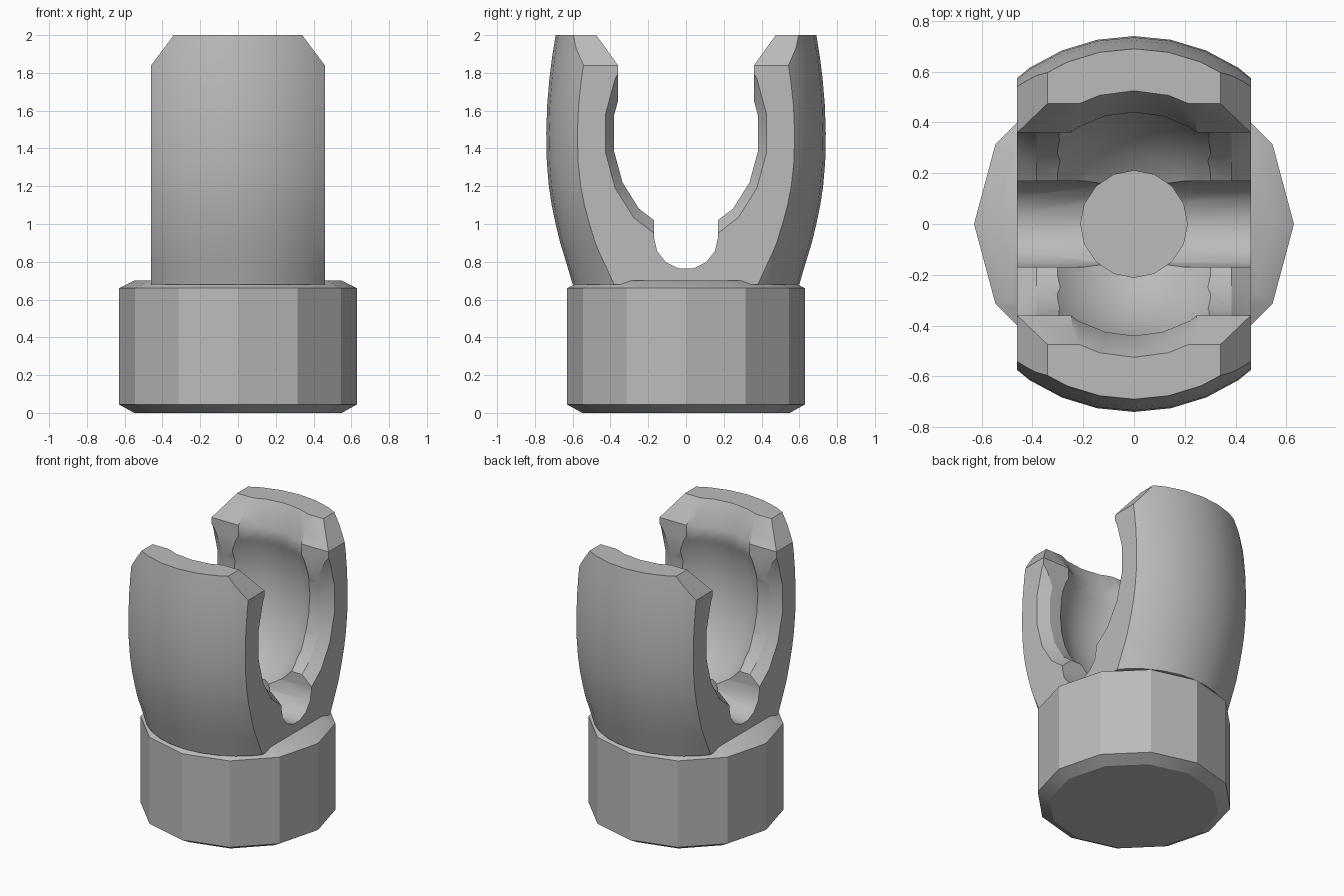
import bpy, bmesh, math

if "Cube" in bpy.data.objects:
    bpy.data.objects.remove(bpy.data.objects["Cube"])

grey = bpy.data.materials.new("plain grey")
grey.use_nodes = True
grey.diffuse_color = (0.5, 0.5, 0.5, 1)
grey.node_tree.nodes["Principled BSDF"].inputs["Base Color"].default_value = (0.5, 0.5, 0.5, 1)


def loft(name, rings):
    """Closed solid through a list of equally long point rings."""
    bm = bmesh.new()
    rows = [[bm.verts.new(p) for p in ring] for ring in rings]
    n = len(rows[0])
    for a, b in zip(rows, rows[1:]):
        for i in range(n):
            j = (i + 1) % n
            bm.faces.new((a[i], a[j], b[j], b[i]))
    bm.faces.new(rows[0])
    bm.faces.new(rows[-1])
    bmesh.ops.recalc_face_normals(bm, faces=bm.faces)
    mesh = bpy.data.meshes.new(name)
    bm.to_mesh(mesh)
    bm.free()
    mesh.materials.append(grey)
    ob = bpy.data.objects.new(name, mesh)
    bpy.context.collection.objects.link(ob)
    return ob


def turned(name, profile, sides):
    """Solid of revolution about z from (radius, height) pairs."""
    step = math.tau / sides
    return loft(name, [[(r * math.cos(i * step), r * math.sin(i * step), z)
                        for i in range(sides)] for r, z in profile])


def extruded(name, outline, axis, reach):
    """Outline of (u, z) pairs pushed along x or y."""
    def place(t, u, z):
        return (t, u, z) if axis == "x" else (u, t, z)
    return loft(name, [[place(t, u, z) for u, z in outline] for t in (-reach, reach)])


def oval(x, ry, rz, zc, sides):
    step = math.tau / sides
    return [(x, ry * math.sin(i * step), zc + rz * math.cos(i * step)) for i in range(sides)]


def combine(ob, other, operation):
    mod = ob.modifiers.new(operation, "BOOLEAN")
    mod.operation, mod.object, mod.solver = operation, other, "EXACT"
    bpy.context.view_layer.objects.active = ob
    bpy.ops.object.modifier_apply(modifier=mod.name)
    bpy.data.objects.remove(other)


CENTRE = 1.48

# Barrel-shaped cup, trimmed to flat sides with chamfered top corners
socket = turned("ball_socket", [(0.6, 0.68), (0.635, 0.8), (0.666, 0.9), (0.69, 1.0), (0.711, 1.1),
                                (0.726, 1.2), (0.737, 1.33), (0.74, CENTRE), (0.735, 1.63),
                                (0.723, 1.77), (0.708, 1.89), (0.69, 2.0)], 32)
trim = extruded("side_trim", [(-0.46, 0.5), (0.46, 0.5), (0.46, 1.84), (0.34, 2.0),
                              (0.3, 2.05), (-0.3, 2.05), (-0.34, 2.0), (-0.46, 1.84)], "y", 1)
combine(socket, trim, "INTERSECT")

# Twelve-sided foot with chamfered rims
base = turned("base", [(0.55, 0), (0.63, 0.045), (0.63, 0.66), (0.55, 0.7)], 12)
combine(socket, base, "UNION")

# Ball cavity, taller than wide
steps = 16
angles = [math.pi * (k + 0.15) / (steps + 0.3) for k in range(steps + 1)]
cavity = turned("cavity", [(0.488 * math.sin(a), CENTRE - 0.655 * math.cos(a)) for a in angles], 32)
combine(socket, cavity, "DIFFERENCE")

# Side windows that flare toward the flat sides
window = loft("window", [oval(x, r, r * 1.34, CENTRE, 18) for x, r in
                         ((-0.53, 0.475), (-0.385, 0.388), (0.385, 0.388), (0.53, 0.475))])
combine(socket, window, "DIFFERENCE")

# Mouth: flared slot across x and round flared throat
slot = extruded("slot", [(-0.36, 1.5), (0.36, 1.5), (0.36, 1.84), (0.547, 2.1),
                         (-0.547, 2.1), (-0.36, 1.84)], "x", 1)
combine(socket, slot, "DIFFERENCE")
throat = turned("throat", [(0.44, 1.5), (0.44, 1.84), (0.578, 2.1)], 24)
combine(socket, throat, "DIFFERENCE")

# Rounded relief groove across the bottom, and central well
arc = [(0.17 * math.cos(a), 0.93 + 0.17 * math.sin(a))
       for a in (math.pi + math.pi * k / 7 for k in range(8))]
groove = extruded("groove", arc + [(0.17, 1.3), (-0.17, 1.3)], "x", 0.9)
combine(socket, groove, "DIFFERENCE")
well = turned("well", [(0.21, 0.62), (0.21, 1.3)], 16)
combine(socket, well, "DIFFERENCE")

# Smooth curved faces, keep edges crisp
bpy.ops.object.select_all(action="DESELECT")
socket.select_set(True)
bpy.context.view_layer.objects.active = socket
bpy.ops.object.shade_smooth_by_angle(angle=math.radians(28))
